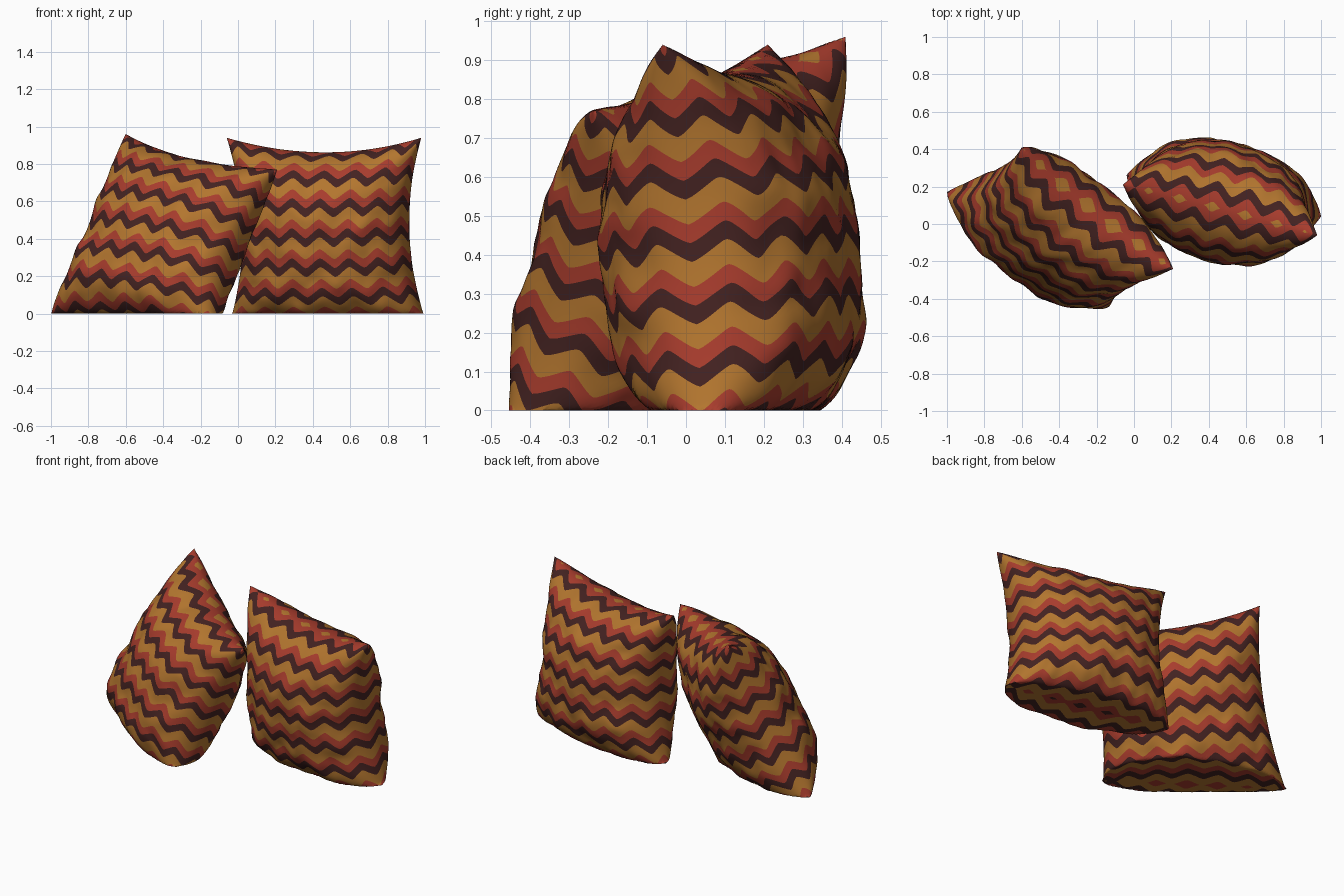
import bpy, bmesh, math
from mathutils import Vector, noise

if "Cube" in bpy.data.objects:
    bpy.data.objects.remove(bpy.data.objects["Cube"])


def make_material(name, rgb):
    mat = bpy.data.materials.new(name)
    mat.use_nodes = True
    mat.diffuse_color = (*rgb, 1)
    mat.node_tree.nodes["Principled BSDF"].inputs["Base Color"].default_value = (*rgb, 1)
    return mat


MATERIALS = [make_material("dark_brown", (0.056, 0.016, 0.015)),
             make_material("brick_red", (0.39, 0.045, 0.026)),
             make_material("ochre", (0.45, 0.18, 0.028))]

COLUMNS = 112
BAND_ROWS = [0, 0, 0, 1, 1, 1, 2, 2, 2, 2]   # colour of each mesh row in one repeat
PERIOD = 0.327                               # height of one repeat
REPEATS = 11
STEPS = 60


def zigzag(angle):
    # the phase follows the cloth around the bulging sides
    s = 0.8 * angle + 0.1 * math.sin(2 * angle)
    return 0.055 * math.asin(0.93 * math.sin(18.5 * s)) / math.asin(0.93)


def fullness(u, v):
    # plump lower half, slimmer towards the top edge
    across = math.sqrt(max(0, 1 - u * u))
    if v > 0:
        up = max(0, 1 - v * v) ** 0.58
    else:
        up = math.sqrt(max(0, 1 - v ** 4))
    return (across * up) ** 0.88


def cloth_lengths(u, limit, depth, sign):
    # length of cloth from the middle to each step of the way to the edge
    table, total, old = [], 0, (0, depth * fullness(u, 0))
    for k in range(STEPS + 1):
        v = sign * math.sin(math.pi / 2 * k / STEPS)
        new = (v * limit, depth * fullness(u, v))
        total += math.dist(old, new)
        table.append((total, v))
        old = new
    return table


def find_v(table, length):
    for (s0, v0), (s1, v1) in zip(table, table[1:]):
        if length <= s1:
            return v0 + (v1 - v0) * (length - s0) / max(s1 - s0, 1e-9)
    return table[-1][1]


def cushion(name, corners, thickness, pinch, phase, seed):
    tl, tr, bl, br = (Vector(c) for c in corners)
    normal = (tr - tl + br - bl).cross(tl - bl + tr - br).normalized()
    bm = bmesh.new()
    rows = REPEATS * len(BAND_ROWS)
    for side in (1, -1):
        grid = []
        for i in range(COLUMNS + 1):
            angle = math.pi * (i / COLUMNS - 0.5)
            u = math.sin(angle)
            limit = 1 - pinch * (1 - u * u)
            upper = cloth_lengths(u, limit, 1.6 * thickness, 1)
            lower = cloth_lengths(u, 1, 1.6 * thickness, -1)
            line = []
            for j in range(rows + 1):
                # mesh rows follow the zigzag bands, trimmed by the seam
                row = phase + PERIOD * (j / len(BAND_ROWS) - REPEATS // 2) + zigzag(angle)
                v = find_v(upper if row > 0 else lower, abs(row))
                s = (u * (1 - pinch * (1 - v * v)) + 1) / 2
                t = (v * (limit if v > 0 else 1) + 1) / 2
                p = bl.lerp(br, s).lerp(tl.lerp(tr, s), t)
                # soft creases gathered along the seams
                edge = max(abs(u), abs(v)) ** 3
                crease = noise.noise(Vector((u * 3, v * 3, seed + side)))
                crease += 0.3 * noise.noise(Vector((u * 7, v * 7, seed - side)))
                p += normal * side * fullness(u, v) * (thickness + 0.05 * crease * (0.3 + edge))
                p.z = max(p.z, 0)      # resting on the floor
                line.append(bm.verts.new(p))
            grid.append(line)
        for i in range(COLUMNS):
            for j in range(rows):
                quad = [grid[i][j], grid[i + 1][j], grid[i + 1][j + 1], grid[i][j + 1]]
                face = bm.faces.new(quad if side > 0 else quad[::-1])
                face.material_index = BAND_ROWS[j % len(BAND_ROWS)]
                face.smooth = True
    # sew the two panels together
    bmesh.ops.remove_doubles(bm, verts=bm.verts[:], dist=0.0004)
    bmesh.ops.recalc_face_normals(bm, faces=bm.faces[:])
    mesh = bpy.data.meshes.new(name)
    bm.to_mesh(mesh)
    bm.free()
    for mat in MATERIALS:
        mesh.materials.append(mat)
    obj = bpy.data.objects.new(name, mesh)
    bpy.context.collection.objects.link(obj)
    bpy.ops.object.select_all(action="DESELECT")
    obj.select_set(True)
    bpy.context.view_layer.objects.active = obj
    bpy.ops.object.shade_smooth_by_angle(angle=math.radians(60))


# corners: top left, top right, bottom left, bottom right as seen from the front
cushion("upright_cushion",
        [(-0.06, 0.21, 0.94), (0.98, -0.06, 0.94), (-0.04, 0.26, -0.04), (1.0, 0.04, -0.04)],
        0.32, 0.16, -0.09, 3)
cushion("leaning_cushion",
        [(-0.6, 0.41, 0.96), (0.21, -0.24, 0.77), (-1.0, 0.17, -0.02), (-0.13, -0.44, -0.08)],
        0.29, 0.11, -0.11, 8)
